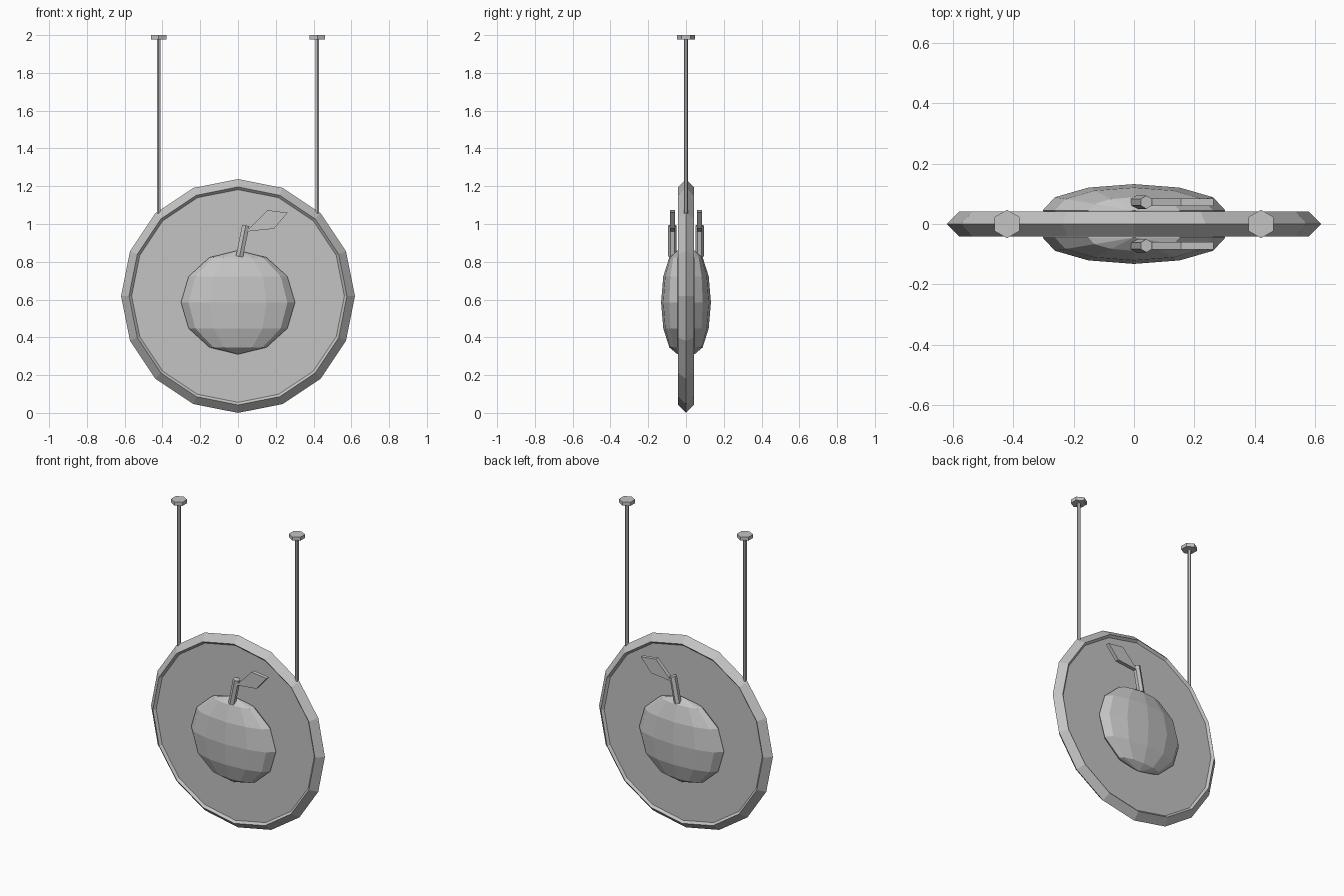
import bpy
import bmesh
from math import pi
from mathutils import Vector

cube = bpy.data.objects.get("Cube")
if cube:
    bpy.data.objects.remove(cube, do_unlink=True)

grey = bpy.data.materials.new("plain grey")
grey.use_nodes = True
colour = (0.55, 0.55, 0.55, 1)
grey.diffuse_color = colour
grey.node_tree.nodes["Principled BSDF"].inputs["Base Color"].default_value = colour

CENTRE = Vector((0, 0, 0.619))   # middle of the round sign


def finish(name):
    """Name the newest object and give it the grey material."""
    obj = bpy.context.object
    obj.name = name
    obj.data.materials.append(grey)
    return obj


def rod(name, start, end, radius, sides=6):
    """Straight prism between two points."""
    start, end = Vector(start), Vector(end)
    axis = end - start
    bpy.ops.mesh.primitive_cylinder_add(
        vertices=sides, radius=radius, depth=axis.length,
        location=(start + end) / 2,
        rotation=Vector((0, 0, 1)).rotation_difference(axis).to_euler())
    return finish(name)


def plate(name, outline, y, thickness):
    """Flat outline in x and z, extruded along y."""
    bm = bmesh.new()
    face = bm.faces.new([bm.verts.new((x, y - thickness / 2, z)) for x, z in outline])
    grown = bmesh.ops.extrude_face_region(bm, geom=[face])["geom"]
    verts = [v for v in grown if isinstance(v, bmesh.types.BMVert)]
    bmesh.ops.translate(bm, verts=verts, vec=(0, thickness, 0))
    bmesh.ops.recalc_face_normals(bm, faces=bm.faces)
    mesh = bpy.data.meshes.new(name)
    bm.to_mesh(mesh)
    bm.free()
    mesh.materials.append(grey)
    obj = bpy.data.objects.new(name, mesh)
    bpy.context.collection.objects.link(obj)
    return obj


# Round sign: diamond-section rim around a recessed panel
bpy.ops.mesh.primitive_torus_add(
    major_segments=16, minor_segments=4, major_radius=0.577, minor_radius=0.042,
    location=CENTRE, rotation=(pi / 2, 0, 0))
finish("sign_rim")
bpy.ops.mesh.primitive_cylinder_add(
    vertices=16, radius=0.577, depth=0.056, location=CENTRE, rotation=(pi / 2, 0, 0))
finish("sign_panel")

# Fruit relief with stem and leaf on both faces
leaf_outline = [(0.045, 0.96), (0.155, 1.073), (0.263, 1.06), (0.19, 0.975)]
for side, y in (("front", -1), ("back", 1)):
    bpy.ops.mesh.primitive_uv_sphere_add(
        segments=12, ring_count=6, radius=1, location=(0, 0.045 * y, 0.585))
    fruit = finish(side + "_fruit")
    fruit.scale = (0.302, 0.087, 0.275)
    rod(side + "_stem", (0.008, 0.072 * y, 0.828), (0.041, 0.072 * y, 0.992), 0.022)
    plate(side + "_leaf", leaf_outline, 0.072 * y, 0.025)

# Hanging rods with ceiling caps
for side, x in (("left", 0.42), ("right", -0.42)):
    rod(side + "_hanging_rod", (x, 0, 1.04), (x, 0, 1.99), 0.0105)
    rod(side + "_ceiling_cap", (x, 0, 1.977), (x, 0, 2.0), 0.047)
